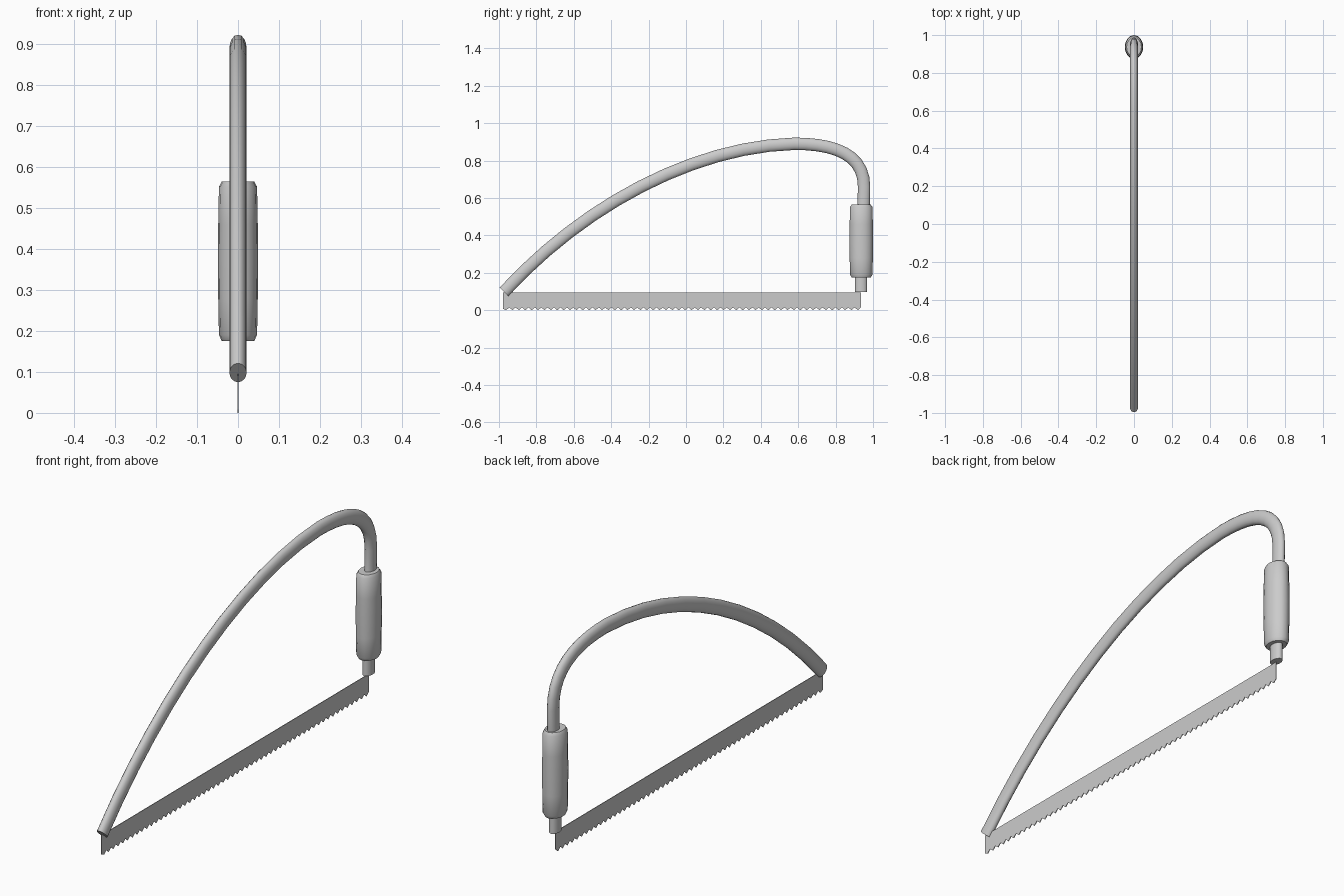
import bpy, bmesh, math
from mathutils import Vector
from mathutils.geometry import interpolate_bezier

if "Cube" in bpy.data.objects:
    bpy.data.objects.remove(bpy.data.objects["Cube"])


def finish(name, bm, smooth=True):
    bmesh.ops.recalc_face_normals(bm, faces=bm.faces)
    me = bpy.data.meshes.new(name)
    bm.to_mesh(me)
    bm.free()
    ob = bpy.data.objects.new(name, me)
    bpy.context.collection.objects.link(ob)
    if smooth:
        bpy.context.view_layer.objects.active = ob
        ob.select_set(True)
        bpy.ops.object.shade_smooth_by_angle(angle=math.radians(35))
        ob.select_set(False)
    return ob


def loft(name, sections, sides):
    """Skin elliptical rings: (centre, in-plane normal, x radius, in-plane radius)."""
    bm = bmesh.new()
    rings = []
    for c, n, rx, rn in sections:
        angles = [2 * math.pi * i / sides for i in range(sides)]
        rings.append([bm.verts.new(c + Vector((rx * math.cos(a), 0, 0)) + n * rn * math.sin(a))
                      for a in angles])
    for a, b in zip(rings, rings[1:]):
        for i in range(sides):
            j = (i + 1) % sides
            bm.faces.new((a[i], a[j], b[j], b[i]))
    bm.faces.new(rings[0])
    bm.faces.new(rings[-1])
    return finish(name, bm)


def yz(y, z):
    return Vector((0, y, z))


# bowed oval tube frame
path = interpolate_bezier(yz(-0.973, 0.098), yz(-0.55, 0.56), yz(0.04, 0.875), yz(0.58, 0.89), 13)
path += interpolate_bezier(yz(0.58, 0.89), yz(0.80, 0.89), yz(0.952, 0.83), yz(0.952, 0.66), 11)[1:]
path += [yz(0.95, 0.57), yz(0.937, 0.45), yz(0.936, 0.18), yz(0.936, 0.098)]
sections = []
for i, p in enumerate(path):
    t = (path[min(i + 1, len(path) - 1)] - path[max(i - 1, 0)]).normalized()
    sections.append((p, yz(-t.z, t.y), 0.021, 0.033))
loft("bow_frame", sections, 16)

# barrel grip with chamfered ends
profile = [(0.175, 0.80), (0.190, 0.95), (0.28, 0.985), (0.37, 1.0),
           (0.46, 0.985), (0.552, 0.95), (0.565, 0.80)]
loft("handle_grip", [(yz(0.937, z), yz(1, 0), 0.049 * s, 0.063 * s) for z, s in profile], 16)

# thin toothed blade
y0, y1, top, root, half, teeth = -0.979, 0.936, 0.095, 0.015, 0.0015, 56
bm = bmesh.new()
pitch = (y1 - y0) / teeth
outline = [(y1, top), (y0, top)]
for i in range(teeth):
    outline += [(y0 + i * pitch, root if i else 0.008), (y0 + (i + 0.5) * pitch, 0)]
outline.append((y1, root))
face = bm.faces.new([bm.verts.new((-half, y, z)) for y, z in outline])
ext = bmesh.ops.extrude_face_region(bm, geom=[face])
bmesh.ops.translate(bm, vec=(2 * half, 0, 0),
                    verts=[v for v in ext["geom"] if isinstance(v, bmesh.types.BMVert)])
finish("saw_blade", bm, smooth=False)
